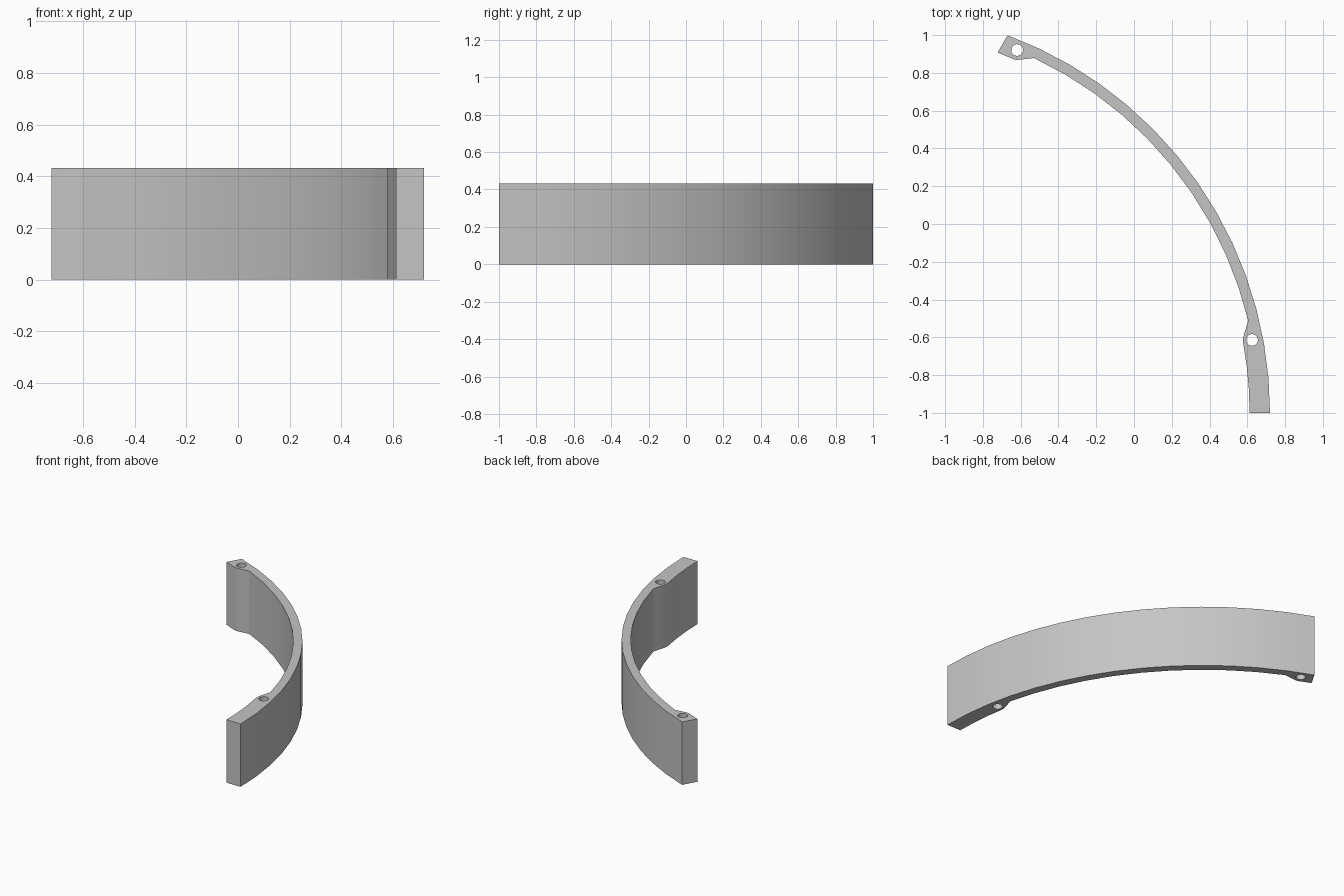
import bpy, bmesh
from math import cos, sin, radians, pi

old = bpy.data.objects.get("Cube")
if old:
    bpy.data.objects.remove(old, do_unlink=True)

HEIGHT = 0.433
CENTRE = (-1.413, -1.0)
OUTER, INNER, THICK = 2.133, 2.076, 2.025


def arc(radius, start, end, steps, centre=CENTRE):
    """Points along an arc, angles in degrees."""
    angles = [radians(start + (end - start) * i / steps) for i in range(steps + 1)]
    return [(centre[0] + radius * cos(a), centre[1] + radius * sin(a)) for a in angles]


def add_loop(curve, points):
    spline = curve.splines.new('POLY')
    spline.points.add(len(points) - 1)
    for p, (x, y) in zip(spline.points, points):
        p.co = (x, y, 0, 1)
    spline.use_cyclic_u = True


# Outline: outer arc, slanted end lug, thin inner arc, front lug and thick foot
outline = arc(OUTER, 0, 69.6, 14)
outline += [(-0.722, 0.908), (-0.637, 0.872), (-0.622, 0.869), (-0.605, 0.870)]
outline += arc(INNER, 64.8, 13.6, 10)
outline += [(0.583, -0.583), (0.578, -0.605)]
outline += arc(THICK, 10.6, 0, 3)

# Flat filled profile with two screw holes, extruded to full height
curve = bpy.data.curves.new("curved_bracket", 'CURVE')
curve.dimensions = '2D'
curve.fill_mode = 'BOTH'
curve.extrude = HEIGHT / 2
add_loop(curve, outline)
for hole in [(-0.619, 0.921), (0.625, -0.614)]:
    add_loop(curve, arc(0.031, 0, 345, 23, hole))

bracket = bpy.data.objects.new("curved_bracket", curve)
bpy.context.collection.objects.link(bracket)
bpy.ops.object.select_all(action='DESELECT')
bracket.select_set(True)
bpy.context.view_layer.objects.active = bracket
bpy.ops.object.convert(target='MESH')
bracket = bpy.context.object

# Weld the walls to the caps and stand the part on the floor
bm = bmesh.new()
bm.from_mesh(bracket.data)
bmesh.ops.remove_doubles(bm, verts=bm.verts, dist=0.0005)
bmesh.ops.recalc_face_normals(bm, faces=bm.faces)
bmesh.ops.translate(bm, verts=bm.verts, vec=(0, 0, HEIGHT / 2))
bm.to_mesh(bracket.data)
bm.free()
bpy.ops.object.shade_smooth_by_angle(angle=pi / 6)

# Plain grey
grey = bpy.data.materials.new("light_grey")
grey.use_nodes = True
colour = (0.56, 0.56, 0.56, 1)
grey.diffuse_color = colour
grey.node_tree.nodes["Principled BSDF"].inputs["Base Color"].default_value = colour
bracket.data.materials.clear()
bracket.data.materials.append(grey)
